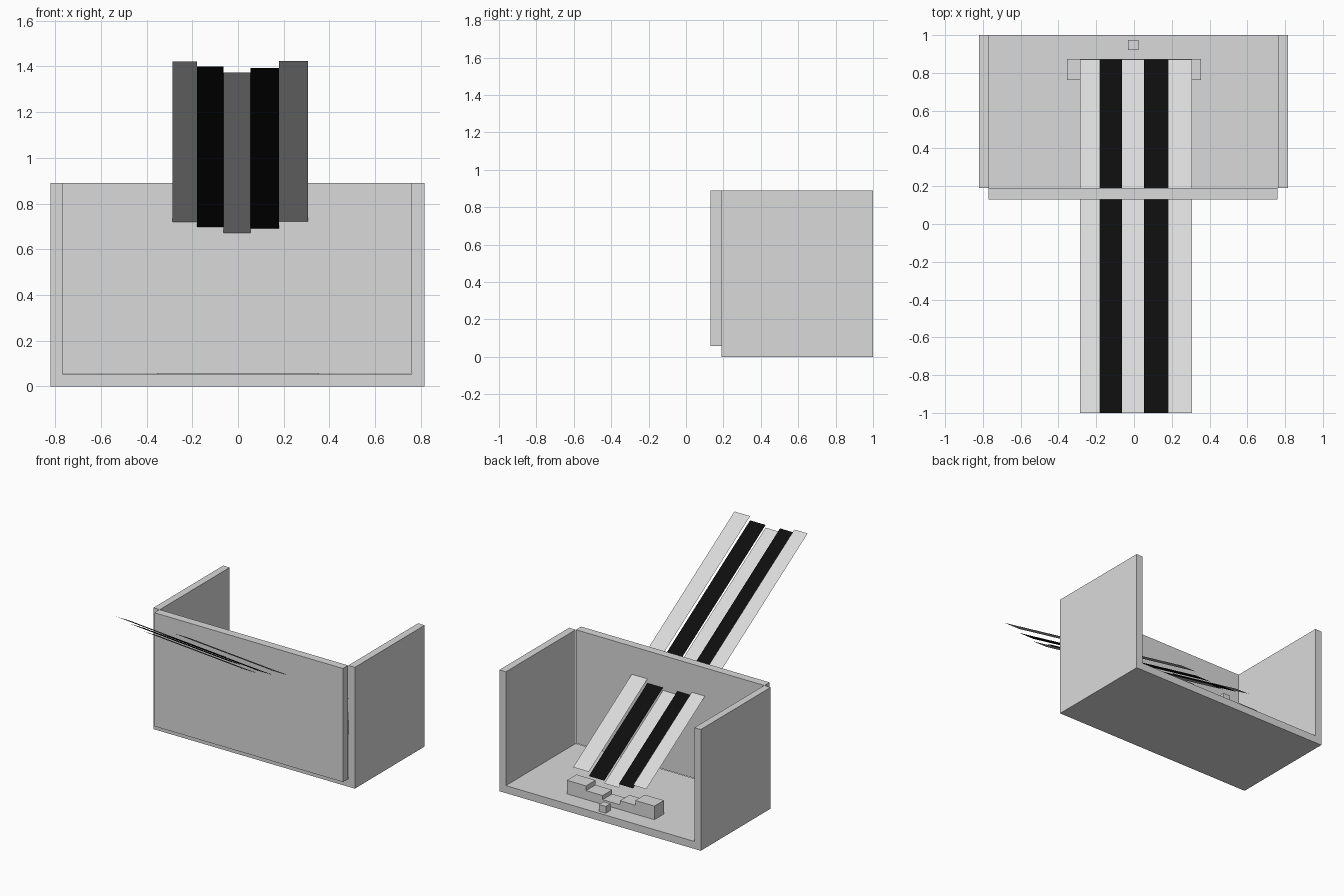
import bpy
import bmesh

cube = bpy.data.objects.get("Cube")
if cube:
    bpy.data.objects.remove(cube, do_unlink=True)


def make_material(name, value):
    mat = bpy.data.materials.new(name)
    mat.use_nodes = True
    colour = (value, value, value, 1)
    mat.diffuse_color = colour
    mat.node_tree.nodes["Principled BSDF"].inputs["Base Color"].default_value = colour
    return mat


LIGHT = make_material("light_grey", 0.7)
BLACK = make_material("black", 0.004)


def finish(name, bm, mat):
    mesh = bpy.data.meshes.new(name)
    bm.to_mesh(mesh)
    bm.free()
    mesh.materials.append(mat)
    obj = bpy.data.objects.new(name, mesh)
    bpy.context.collection.objects.link(obj)
    return obj


def extrude_profile(name, profile, y0, y1, mat):
    """Solid from an x-z outline, running from y0 to y1."""
    bm = bmesh.new()
    face = bm.faces.new([bm.verts.new((x, y0, z)) for x, z in profile])
    moved = bmesh.ops.extrude_face_region(bm, geom=[face])["geom"]
    verts = [v for v in moved if isinstance(v, bmesh.types.BMVert)]
    bmesh.ops.translate(bm, verts=verts, vec=(0, y1 - y0, 0))
    bmesh.ops.recalc_face_normals(bm, faces=bm.faces)
    return finish(name, bm, mat)


def box(name, x0, x1, y0, y1, z0, z1, mat):
    outline = [(x0, z0), (x1, z0), (x1, z1), (x0, z1)]
    return extrude_profile(name, outline, y0, y1, mat)


def strip(name, x0, x1, z_high, mat):
    """Thin sloping sheet, high at the front and low at the back."""
    z_low = z_high - 1.162
    bm = bmesh.new()
    corners = [(x0, -1, z_high), (x1, -1, z_high), (x1, 0.87, z_low), (x0, 0.87, z_low)]
    bm.faces.new([bm.verts.new(c) for c in corners])
    return finish(name, bm, mat)


# Tray: floor and two side walls in one U-shaped section
FLOOR, TOP = 0.055, 0.89
extrude_profile("tray", [(-0.82, 0), (0.815, 0), (0.815, TOP), (0.762, TOP),
                         (0.762, FLOOR), (-0.768, FLOOR), (-0.768, TOP), (-0.82, TOP)],
                0.19, 1, LIGHT)

# Front panel, set forward of the tray
box("front_panel", -0.77, 0.76, 0.13, 0.19, 0.057, TOP, LIGHT)

# Stepped support block at the back of the floor
extrude_profile("stepped_block", [(-0.355, FLOOR), (0.355, FLOOR), (0.355, 0.155),
                                  (0.2, 0.155), (0.2, 0.12), (0.065, 0.12),
                                  (0.065, 0.09), (-0.075, 0.09), (-0.075, 0.12),
                                  (-0.2, 0.12), (-0.2, 0.155), (-0.355, 0.155)],
                0.763, 0.873, LIGHT)

# Small peg behind the block
box("peg", -0.032, 0.023, 0.92, 0.975, FLOOR, 0.105, LIGHT)

# Sloping strips through the panel, alternating colours at staggered heights
strip("right_outer_strip", -0.287, -0.18, 1.422, LIGHT)
strip("right_dark_strip", -0.18, -0.063, 1.399, BLACK)
strip("centre_strip", -0.063, 0.054, 1.373, LIGHT)
strip("left_dark_strip", 0.054, 0.18, 1.393, BLACK)
strip("left_outer_strip", 0.18, 0.307, 1.424, LIGHT)
